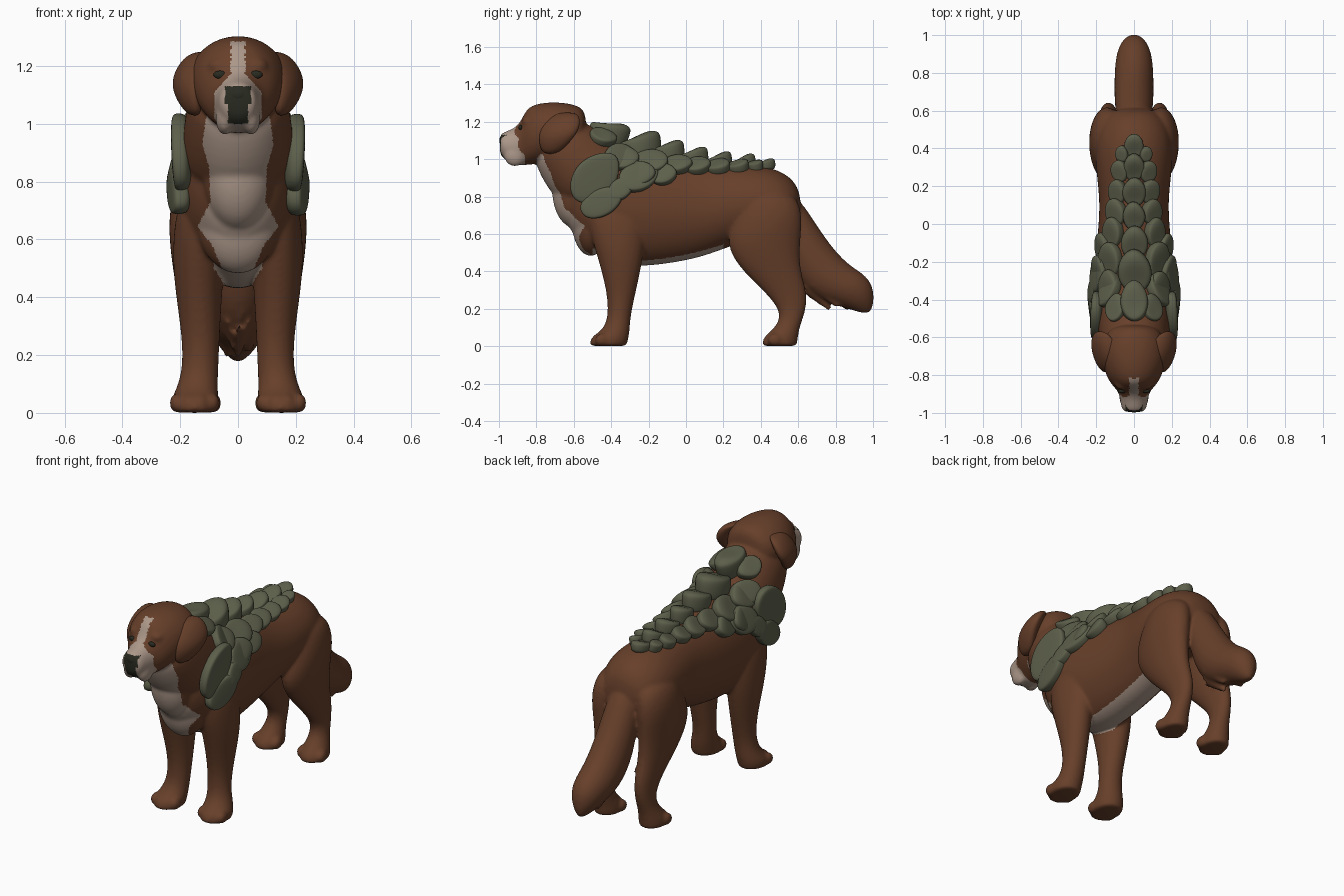
import bpy, bmesh, math, random
from math import sin, cos, pi, radians
from mathutils import Vector, Matrix
from mathutils.bvhtree import BVHTree

random.seed(4)
cube = bpy.data.objects.get("Cube")
if cube:
    bpy.data.objects.remove(cube)


def material(name, rgb):
    mat = bpy.data.materials.new(name)
    mat.use_nodes = True
    mat.diffuse_color = (*rgb, 1)
    mat.node_tree.nodes["Principled BSDF"].inputs["Base Color"].default_value = (*rgb, 1)
    return mat


BROWN = material("brown_fur", (.135, .05, .023))
CREAM = material("cream_fur", (.41, .31, .25))
DARK = material("dark_nose", (.022, .024, .015))
STONE = material("stone_green", (.11, .115, .07))


def make_object(name, bm, mats):
    bmesh.ops.recalc_face_normals(bm, faces=bm.faces)
    mesh = bpy.data.meshes.new(name)
    bm.to_mesh(mesh)
    bm.free()
    for mat in mats:
        mesh.materials.append(mat)
    mesh.shade_smooth()
    obj = bpy.data.objects.new(name, mesh)
    bpy.context.collection.objects.link(obj)
    return obj


def subdivide(obj, levels=2):
    mod = obj.modifiers.new("subdivision", "SUBSURF")
    mod.levels = mod.render_levels = levels


def skin_loops(bm, loops):
    """Bridge successive vertex loops and cap both ends."""
    count = len(loops[0])
    for low, high in zip(loops, loops[1:]):
        for i in range(count):
            j = (i + 1) % count
            bm.faces.new((low[i], low[j], high[j], high[i]))
    bm.faces.new(loops[0])
    bm.faces.new(loops[-1])


def loft(bm, rings, tilt, side=1, segs=20):
    """Skin elliptical rings (x, y, z, half width, half depth)."""
    up = Vector((0, cos(radians(tilt)), sin(radians(tilt))))
    turns = [2 * pi * i / segs for i in range(segs)]
    skin_loops(bm, [[bm.verts.new(Vector((side * x + a * cos(t), y, z)) + up * b * sin(t)) for t in turns]
                    for x, y, z, a, b in rings])


def ball(bm, centre, size):
    bmesh.ops.create_uvsphere(bm, u_segments=16, v_segments=10, radius=1,
                              matrix=Matrix.Translation(centre) @ Matrix.Diagonal((*size, 1)))


# Rings of the central parts: y, z, half width, half height
torso = [(-.65, .78, .09, .13), (-.57, .79, .17, .23), (-.45, .775, .21, .305), (-.3, .738, .215, .322),
         (-.1, .73, .2, .295), (.1, .73, .18, .255), (.25, .755, .2, .215), (.4, .77, .21, .2),
         (.53, .755, .185, .18), (.62, .72, .11, .12)]
neck = [(-.4, .84, .2, .24), (-.545, .945, .195, .225), (-.64, 1.06, .18, .195), (-.7, 1.12, .15, .15)]
head = [(-.53, 1.16, .1, .1), (-.59, 1.16, .16, .135), (-.7, 1.16, .175, .15), (-.8, 1.135, .153, .165),
        (-.855, 1.12, .118, .153), (-.885, 1.08, .083, .115), (-.93, 1.064, .075, .096),
        (-.98, 1.074, .067, .07), (-.997, 1.08, .05, .05)]
tail = [(.53, .78, .08, .07), (.6, .62, .1, .1), (.67, .46, .105, .13), (.77, .35, .105, .13),
        (.87, .305, .1, .122), (.945, .25, .075, .085), (.984, .18, .015, .02)]

# Rings of the left legs, top to bottom
front_leg = [(.12, -.38, .78, .08, .15), (.135, -.365, .62, .092, .155), (.138, -.35, .47, .088, .122),
             (.13, -.345, .3, .069, .08), (.128, -.355, .17, .062, .06), (.14, -.37, .09, .07, .07),
             (.15, -.41, .045, .085, .105), (.15, -.415, .008, .08, .1), (.15, -.415, 0, .075, .095)]
hind_leg = [(.12, .45, .84, .08, .13), (.145, .45, .7, .1, .18), (.145, .405, .55, .09, .205),
            (.14, .45, .41, .072, .16), (.135, .535, .29, .055, .115), (.135, .575, .19, .046, .068),
            (.14, .55, .11, .052, .06), (.145, .505, .05, .075, .095), (.145, .5, .008, .075, .095),
            (.145, .5, 0, .07, .09)]

bm = bmesh.new()
for rings, tilt in ((torso, 90), (neck, 37), (head, 90), (tail, 40)):
    loft(bm, [(0, *ring) for ring in rings], tilt)
# Breast and sternum
ball(bm, (0, -.595, .83), (.13, .125, .2))
ball(bm, (0, -.51, .67), (.15, .105, .19))
for side in (1, -1):
    loft(bm, front_leg, 0, side)
    loft(bm, hind_leg, 0, side)
    # Toes, brow and hanging lip
    for x, y in ((.15, -.475), (.145, .45)):
        for i in range(4):
            offset = (i - 1.5) * .042
            ball(bm, (side * (x + offset), y + abs(offset) * .4, .034), (.025, .04, .034))
    ball(bm, (side * .06, -.845, 1.2), (.045, .035, .03))
    ball(bm, (side * .045, -.915, 1.02), (.034, .06, .06))
# Ragged fur tufts under the tail, swept backward
for i in range(5):
    spot = Matrix.Translation((((i % 3) - 1) * .035, .66 + i * .05, .275 - (i % 2) * .01))
    turn = Matrix.Rotation(radians(222), 4, "X")
    bmesh.ops.create_cone(bm, segments=10, radius1=.055, radius2=.012, depth=.19, matrix=spot @ turn)

# Fuse all fur parts into one smooth skin
source = make_object("fur_parts", bm, [])
subdivide(source)
remesh = source.modifiers.new("fuse", "REMESH")
remesh.mode, remesh.voxel_size = "VOXEL", .008
relax = source.modifiers.new("relax", "SMOOTH")
relax.factor, relax.iterations = .5, 14
graph = bpy.context.evaluated_depsgraph_get()
skin = bpy.data.meshes.new_from_object(source.evaluated_get(graph))
bpy.data.objects.remove(source)
skin.name = "body"
skin.materials.clear()
for mat in (BROWN, CREAM, DARK):
    skin.materials.append(mat)
skin.shade_smooth()
body = bpy.data.objects.new("body", skin)
bpy.context.collection.objects.link(body)

# Cream bib half width at each height
bib = [(.4, .045), (.5, .055), (.58, .09), (.645, .14), (.73, .095), (.85, .1), (.93, .122), (1.03, .11)]


def bib_width(z):
    for (z0, w0), (z1, w1) in zip(bib, bib[1:]):
        if z0 <= z < z1:
            return w0 + (w1 - w0) * (z - z0) / (z1 - z0)
    return 0


def fur_colour(c, n):
    x, y, z = abs(c.x), c.y, c.z
    nose = y < -.955 and x < .045 and 1.065 < z < 1.13
    mouth = y < -.93 and x < .034 and 1 < z < 1.08
    if nose or mouth:
        return 2
    muzzle = y < -.862 and x < min(.082, (1.2 - z) * .9)
    blaze = x < .024 and y < -.8 and 1.14 < z < 1.285
    chest = -.8 < y < -.42 and n.y < -.1 and x < bib_width(z)
    belly = -.5 < y < .2 and n.z < -.45 and x < .085 and z > .38
    return 1 if muzzle or blaze or chest or belly else 0


for poly in skin.polygons:
    poly.material_index = fur_colour(poly.center, poly.normal)

# Nose pad, eyes and hanging ears
bm = bmesh.new()
ball(bm, (0, -.972, 1.1), (.044, .026, .032))
make_object("nose", bm, [DARK])
ear = [(.11, -.655, 1.25, .02, .04), (.135, -.66, 1.232, .04, .085), (.172, -.675, 1.165, .048, .115),
       (.185, -.7, 1.1, .04, .095), (.165, -.735, 1.025, .024, .045)]
surface = BVHTree.FromPolygons([v.co for v in skin.vertices], [p.vertices[:] for p in skin.polygons])
for side, label in ((1, "left"), (-1, "right")):
    hit = surface.ray_cast(Vector((side * .062, -2, 1.17)), Vector((0, 1, 0)))[0]
    bm = bmesh.new()
    ball(bm, hit, (.023, .01, .014))
    make_object(label + "_eye", bm, [DARK])
    bm = bmesh.new()
    loft(bm, ear, 0, side, 14)
    bmesh.ops.rotate(bm, verts=bm.verts, cent=(side * .18, -.68, 1.15),
                     matrix=Matrix.Rotation(radians(-18 * side), 3, "Z"))
    subdivide(make_object(label + "_ear", bm, [BROWN]))


def plate(name, start, ray, along, half_length, half_width, thick, lean, lift=0):
    """Angular stone slab set on the skin where the ray lands, its rear edge lifted."""
    spot, normal = surface.ray_cast(Vector(start), Vector(ray))[:2]
    n = (normal + Vector(lean)).normalized()
    f = Vector(along)
    f = (f - n * f.dot(n)).normalized()
    bm = bmesh.new()
    jitter = [random.uniform(.98, 1.14) for _ in range(8)]
    jitter[2] += .08
    corners = [(cos(k * pi / 4) * r * half_width, sin(k * pi / 4) * r * half_length)
               for k, r in enumerate(jitter)]
    skin_loops(bm, [[bm.verts.new((u * s, v * s, h * thick + max(h, 0) * lift * v)) for u, v in corners]
                    for s, h in ((.9, -.9), (1, .1), (1, .75), (.9, 1), (.45, 1.1))])
    obj = make_object(name, bm, [STONE])
    obj.matrix_world = Matrix.Translation(spot) @ Matrix((f.cross(n), f, n)).transposed().to_4x4()
    subdivide(obj)


# Spine plates: y, half length, half width, thickness
spine = [(-.42, .11, .08, .07), (-.25, .12, .095, .075), (-.1, .09, .075, .06), (.04, .08, .062, .052),
         (.17, .078, .062, .044), (.3, .076, .06, .038), (.41, .07, .055, .028)]
for i, (y, length, width, thick) in enumerate(spine):
    plate(f"spine_plate_{i + 1}", (0, y, 3), (0, 0, -1), (0, 1, 0), length, width, thick,
          (0, -.26, .1), .18)

# Flanking plates beside the spine: x, y, size
flank = [(.09, -.45, .07), (.125, -.34, .085), (.12, -.19, .09), (.17, -.26, .085), (.155, -.13, .075),
         (.105, -.05, .075), (.09, .06, .07), (.08, .17, .062), (.072, .28, .055), (.06, .37, .04)]
# Shoulder plates: y, z, direction up, half length, half width
shoulder = [(-.49, .9, 1.1, .155, .11), (-.45, .765, .45, .125, .075), (-.26, .9, .4, .11, .08),
            (-.36, 1.01, .3, .09, .075), (-.35, .84, .9, .08, .055)]
for side, label in ((1, "left"), (-1, "right")):
    for i, (x, y, size) in enumerate(flank):
        plate(f"{label}_flank_plate_{i + 1}", (side * x, y, 3), (0, 0, -1), (0, 1, 0),
              size * 1.1, size * .9, .034, (0, -.15, 0), .1)
    for i, (y, z, rise, length, width) in enumerate(shoulder):
        plate(f"{label}_shoulder_plate_{i + 1}", (side * 2, y, z), (-side, 0, 0), (0, 1, rise),
              length, width, .036, (side * .2, 0, .08))
